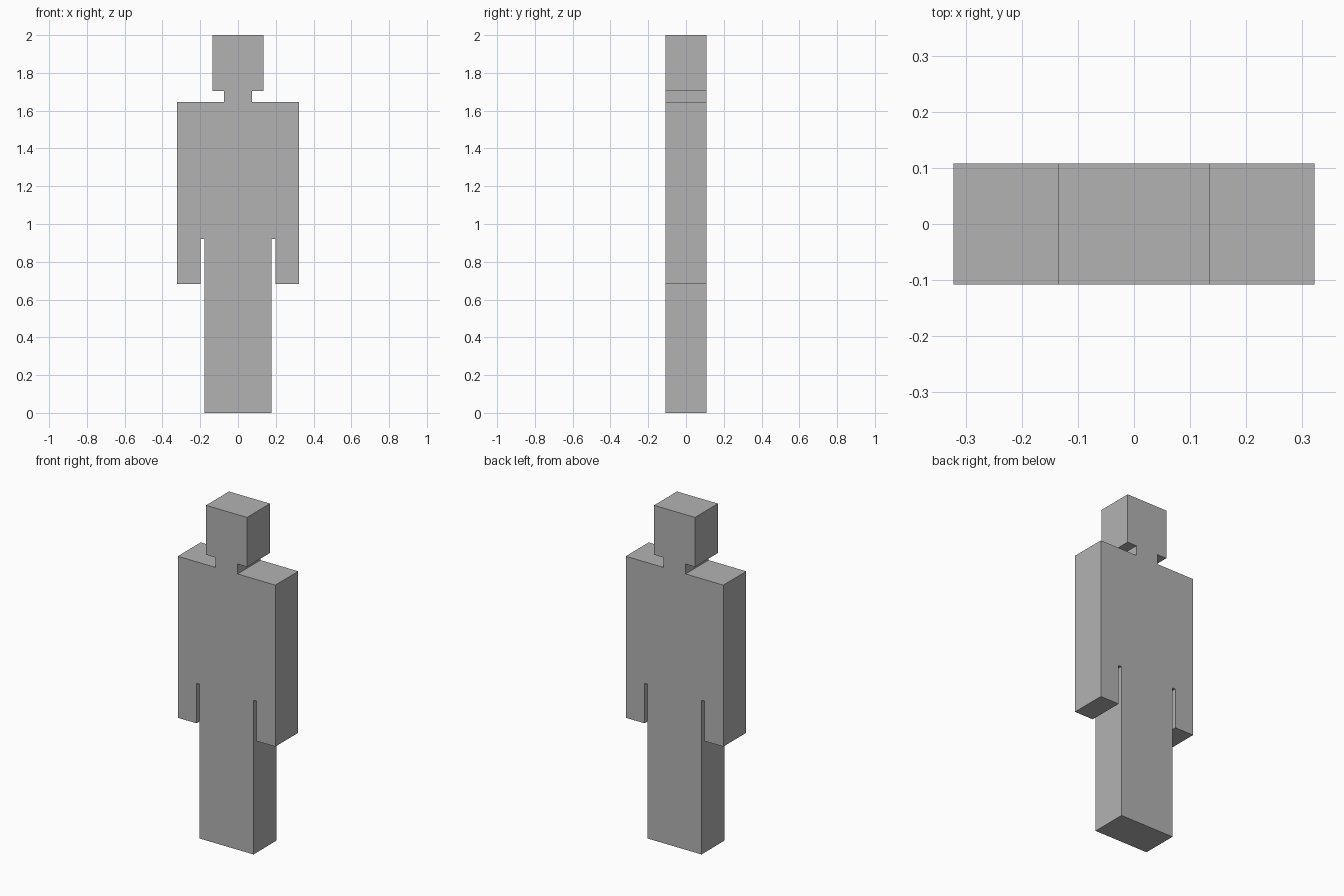
import bpy
import bmesh

cube = bpy.data.objects.get("Cube")
if cube:
    bpy.data.objects.remove(cube, do_unlink=True)

DEPTH = 0.216

# Plain grey material
grey = bpy.data.materials.new("plain_grey")
grey.use_nodes = True
colour = (0.45, 0.45, 0.45, 1)
grey.diffuse_color = colour
grey.node_tree.nodes["Principled BSDF"].inputs["Base Color"].default_value = colour

# Half outline from the feet to the crown: leg, arm gap, arm, shoulder, neck, head
half = [(0.178, 0), (0.178, 0.92), (0.198, 0.92), (0.198, 0.682),
        (0.322, 0.682), (0.322, 1.646), (0.073, 1.646), (0.073, 1.705),
        (0.135, 1.705), (0.135, 2)]
outline = half + [(-x, z) for x, z in reversed(half)]

# Flat figure extruded from front to back
bm = bmesh.new()
front = bm.faces.new([bm.verts.new((x, -DEPTH / 2, z)) for x, z in outline])
result = bmesh.ops.extrude_face_region(bm, geom=[front], use_keep_orig=True)
back = [v for v in result["geom"] if isinstance(v, bmesh.types.BMVert)]
bmesh.ops.translate(bm, verts=back, vec=(0, DEPTH, 0))
bmesh.ops.recalc_face_normals(bm, faces=bm.faces)

mesh = bpy.data.meshes.new("standing_figure")
bm.to_mesh(mesh)
bm.free()
mesh.materials.append(grey)
figure = bpy.data.objects.new("standing_figure", mesh)
bpy.context.collection.objects.link(figure)
